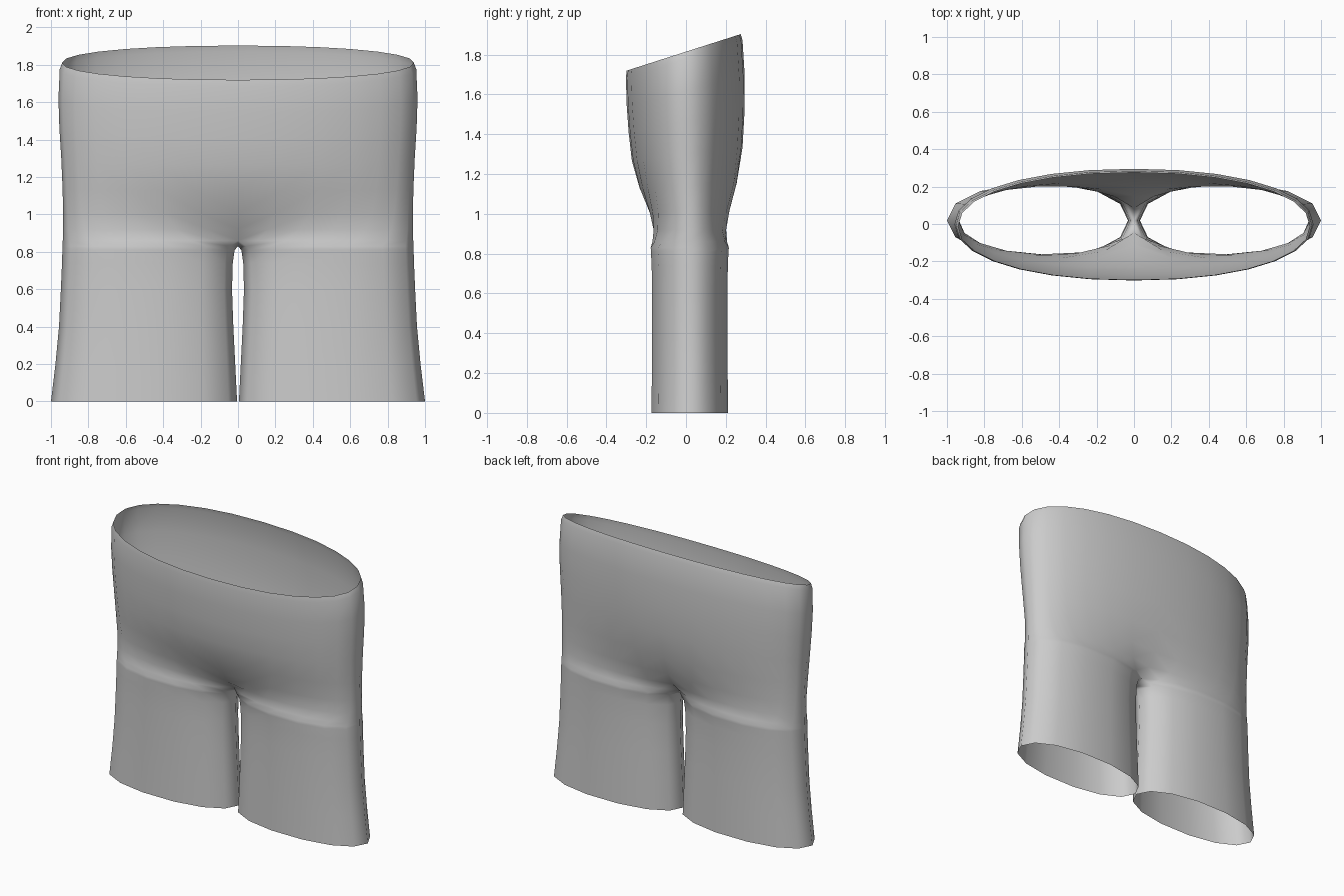
import bpy, bmesh, math

# Rows: height, waist tilt, inner x, outer x, front y, back y, leg-to-torso blend
ROWS = [
    (0.00, 0.00, 0.005, 1.000, -0.178, 0.216, 0.00),
    (0.20, 0.00, 0.015, 0.976, -0.176, 0.214, 0.00),
    (0.40, 0.00, 0.025, 0.957, -0.175, 0.212, 0.00),
    (0.60, 0.00, 0.032, 0.947, -0.175, 0.212, 0.00),
    (0.74, 0.00, 0.028, 0.941, -0.177, 0.215, 0.00),
    (0.81, 0.00, 0.018, 0.939, -0.181, 0.218, 0.00),
    (0.83, 0.00, 0.000, 0.938, -0.182, 0.220, 0.00),
    (0.86, 0.00, 0.000, 0.937, -0.185, 0.223, 0.32),
    (0.92, 0.00, 0.000, 0.936, -0.191, 0.230, 0.62),
    (1.01, 0.02, 0.000, 0.935, -0.207, 0.243, 0.83),
    (1.14, 0.06, 0.000, 0.938, -0.242, 0.265, 0.96),
    (1.30, 0.12, 0.000, 0.945, -0.272, 0.284, 1.00),
    (1.46, 0.18, 0.000, 0.955, -0.288, 0.294, 1.00),
    (1.62, 0.25, 0.000, 0.960, -0.298, 0.295, 1.00),
    (1.78, 0.32, 0.000, 0.953, -0.302, 0.284, 1.00),
    (1.815, 0.32, 0.000, 0.940, -0.298, 0.275, 1.00),
]
SEGS = 14


def rounded(a, power=2.15):
    """Point on a slightly squared unit circle."""
    c, s = math.cos(a), math.sin(a)
    return (math.copysign(abs(c) ** (2 / power), c),
            math.copysign(abs(s) ** (2 / power), s))


def section(z, tilt, xin, xout, yf, yb, t):
    """One half section, running from the inner front round to the inner back."""
    mid, points = (yf + yb) / 2, []
    for i in range(SEGS + 1):
        u = 2 * i / SEGS - 1
        lx, ly = rounded(u * math.pi)          # closed leg tube
        tx, ty = rounded(u * math.pi / 2)      # open half of the torso
        if i in (0, SEGS):
            lx, ly, tx = -1, 0, 0
        leg_x = (xin + xout) / 2 + lx * (xout - xin) / 2
        x = leg_x * (1 - t) + tx * xout * t
        y = mid + (ly * (1 - t) + ty * t) * (yb - yf) / 2
        points.append((x, y, z + tilt * y))
    return points


# Loft one half, close the leg's inner seam
bm = bmesh.new()
rings = [[bm.verts.new(p) for p in section(*row)] for row in ROWS]
for low, high in zip(rings, rings[1:]):
    for i in range(SEGS):
        bm.faces.new((low[i], low[i + 1], high[i + 1], high[i]))
bmesh.ops.remove_doubles(bm, verts=bm.verts, dist=0.0005)
for f in bm.faces:
    f.smooth = True
mesh = bpy.data.meshes.new("shorts")
bm.to_mesh(mesh)
bm.free()

# Mirror to the other leg
shorts = bpy.data.objects.new("shorts", mesh)
bpy.context.collection.objects.link(shorts)
mirror = shorts.modifiers.new("mirror", 'MIRROR')
mirror.merge_threshold = 0.001
